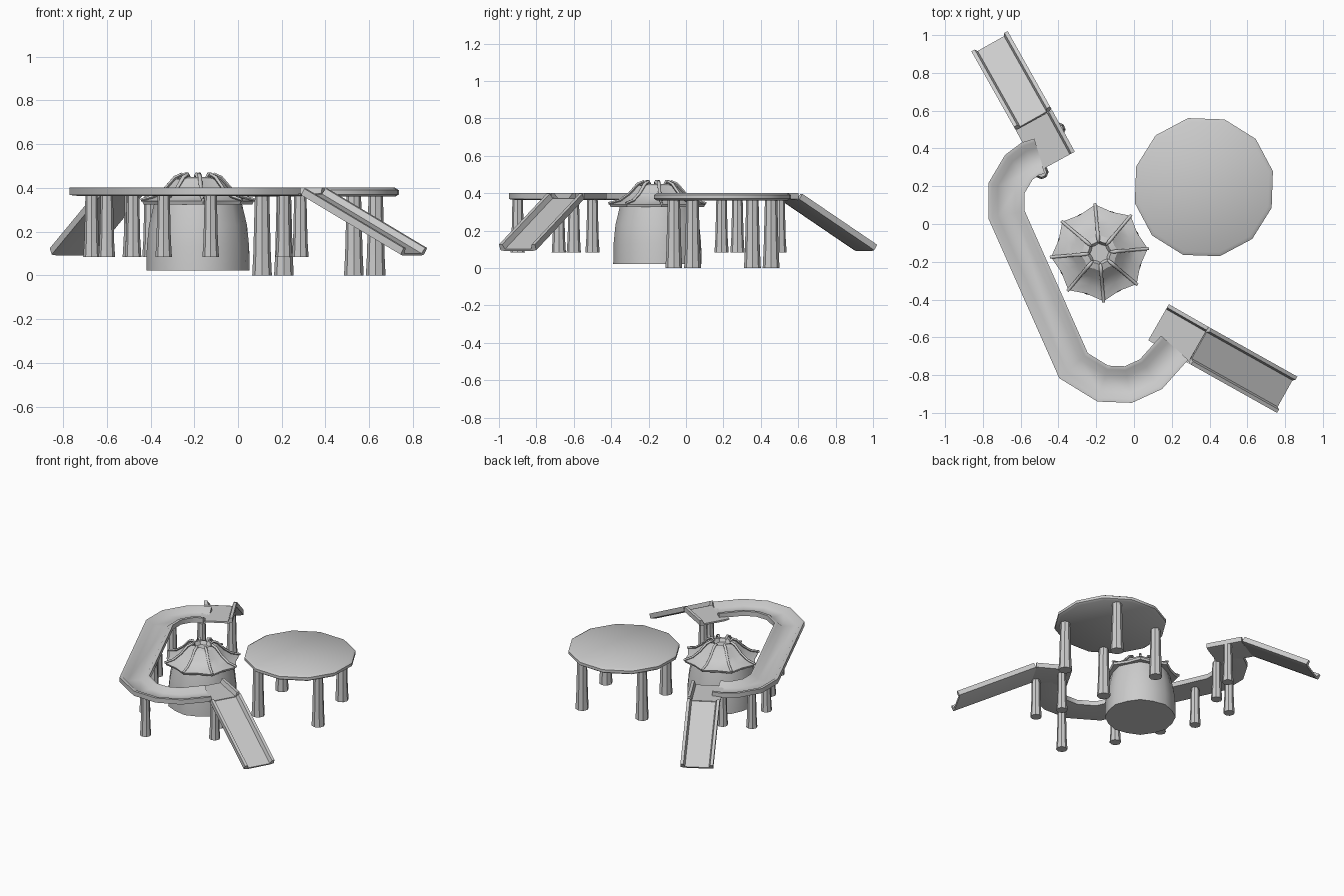
import bpy, bmesh
from math import sin, cos, pi, radians
from mathutils import Vector

cube = bpy.data.objects.get("Cube")
if cube:
    bpy.data.objects.remove(cube)

grey = bpy.data.materials.new("plain_grey")
grey.use_nodes = True
COLOUR = (0.6, 0.6, 0.6, 1)
grey.diffuse_color = COLOUR
grey.node_tree.nodes["Principled BSDF"].inputs["Base Color"].default_value = COLOUR


def finish(name, bm, angle):
    bmesh.ops.recalc_face_normals(bm, faces=bm.faces)
    mesh = bpy.data.meshes.new(name)
    bm.to_mesh(mesh)
    bm.free()
    mesh.materials.append(grey)
    obj = bpy.data.objects.new(name, mesh)
    bpy.context.collection.objects.link(obj)
    bpy.ops.object.select_all(action='DESELECT')
    obj.select_set(True)
    bpy.context.view_layer.objects.active = obj
    bpy.ops.object.shade_smooth_by_angle(angle=radians(angle))
    return obj


def skin(name, rings, angle):
    """Join closed rings of points into a capped solid."""
    bm = bmesh.new()
    loops = [[bm.verts.new(p) for p in ring] for ring in rings]
    n = len(loops[0])
    for a, b in zip(loops, loops[1:]):
        for i in range(n):
            j = (i + 1) % n
            bm.faces.new((a[i], a[j], b[j], b[i]))
    bm.faces.new(loops[0][::-1])
    bm.faces.new(loops[-1])
    return finish(name, bm, angle)


def lathe(name, centre, profile, sides, turn=0, valley=1, angle=40):
    """Turn a (radius, height) profile; odd spokes are pulled in by valley."""
    rings = []
    for r, z in profile:
        ring = []
        for i in range(sides):
            a = radians(turn) + 2 * pi * i / sides
            q = r * (valley if i % 2 else 1)
            ring.append((centre[0] + q * cos(a), centre[1] + q * sin(a), z))
        rings.append(ring)
    return skin(name, rings, angle)


def sweep(name, path, profile, sizes=None, angle=30):
    """Sweep a (side, up) profile along a path with mitred corners."""
    path = [Vector(p) for p in path]
    rings = []
    for i, p in enumerate(path):
        t_in = (p - path[max(i - 1, 0)]).normalized()
        t_out = (path[min(i + 1, len(path) - 1)] - p).normalized()
        t = (t_in + t_out).normalized()
        side = t.cross(Vector((0, 0, 1))).normalized()
        up = side.cross(t)
        flat_in = Vector((t_in.x, t_in.y, 0))
        flat = Vector((t.x, t.y, 0)).normalized()
        stretch = 1 / max(0.7, flat_in.normalized().dot(flat)) if i else 1
        s = sizes[i] if sizes else 1
        rings.append([p + side * x * stretch * s + up * y * s for x, y in profile])
    return skin(name, rings, angle)


def channel(half, floor, left=True, right=True):
    """Trough section with optional raised rails."""
    top, low, lip = 0.04, 0.012, 0.02
    pts = [(-floor, 0), (-half, 0.006)]
    pts += [(-half, top), (lip - half, top)] if left else [(-half, low)]
    pts += [(-floor, low), (floor, low)]
    pts += [(half - lip, top), (half, top)] if right else [(half, low)]
    return pts + [(half, 0.006), (floor, 0)]


# Round table with four tapered legs
TABLE = (0.37, 0.195)
lathe("table_top", TABLE, [(0.36, 0.36), (0.375, 0.37), (0.375, 0.39), (0.355, 0.402)], 12, 13)
dx, dy = 0.26, -0.16
for k in range(4):
    lathe(f"table_leg_{k + 1}", (TABLE[0] + dx, TABLE[1] + dy),
          [(0.045, 0), (0.04, 0.1), (0.033, 0.365)], 8)
    dx, dy = -dy, dx

# Curved raised track
DECK = 0.362
bends = [(-.50, .36), (-.55, .345), (-.61, .30), (-.675, .19), (-.675, .05),
         (-.32, -.75), (-.165, -.845), (-.03, -.85), (.09, -.795), (.215, -.655)]
sweep("curved_track", [(x, y, DECK) for x, y in bends], channel(0.096, 0.045), angle=50)

# A landing and a sloping slide at each end of the track
ends = {"front": ((.13, -.52), (.34, -.64), (.795, -.895), True),
        "back": ((-.41, .33), (-.53, .55), (-.755, .95), False)}
for label, (a, b, c, keep_left) in ends.items():
    sweep(label + "_landing", [(*a, DECK), (*b, DECK)], channel(0.11, 0.08, keep_left, not keep_left))
    sweep(label + "_slide", [(*b, DECK), (*c, 0.09)], channel(0.11, 0.08))

# Track supports
spots = [(.285, -.68), (.21, -.5), (-.125, -.9), (-.34, -.6), (-.48, -.3),
         (-.60, -.08), (-.67, .19), (-.49, .275), (-.40, .5)]
for k, spot in enumerate(spots):
    lathe(f"track_support_{k + 1}", spot, [(0.038, 0.083), (0.033, 0.16), (0.028, DECK + 0.005)], 8)

# Hut body and tent roof
HUT = (-0.183, -0.153)
lathe("hut_body", HUT, [(0.237, 0.022), (0.235, 0.13), (0.225, 0.23), (0.2, 0.335)], 16, 5, 0.97, 50)
lathe("hut_roof", HUT, [(0.19, 0.335), (0.25, 0.325), (0.257, 0.34), (0.2, 0.355), (0.15, 0.39),
                        (0.1, 0.44), (0.065, 0.45), (0.05, 0.425)], 16, 5, 0.88, 25)

# Eight ribs that curl over the crown of the roof
rib = [(0.008 * cos(i * pi / 3), 0.008 * sin(i * pi / 3)) for i in range(6)]
line = [(0.262, 0.345), (0.2, 0.362), (0.15, 0.398), (0.105, 0.448), (0.075, 0.462), (0.055, 0.445)]
for k in range(8):
    a = radians(5 + 45 * k)
    path = [(HUT[0] + r * cos(a), HUT[1] + r * sin(a), z) for r, z in line]
    sweep(f"roof_rib_{k + 1}", path, rib, [1, 1, 1, 1.2, 1.2, 0.5], 60)
